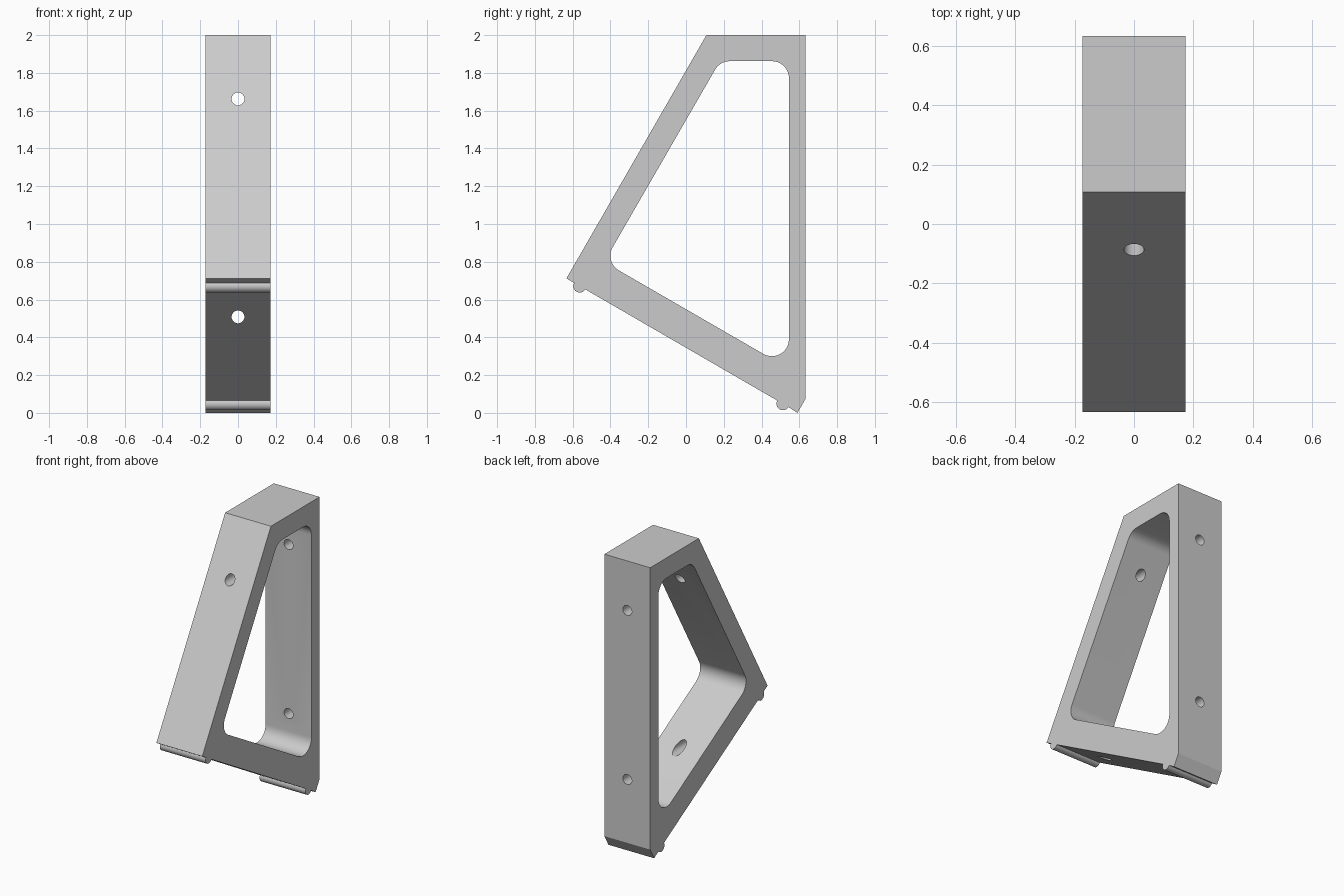
import bpy, bmesh, math
from mathutils import Vector

if "Cube" in bpy.data.objects:
    bpy.data.objects.remove(bpy.data.objects["Cube"])

HALF_WIDTH = 0.173
grey = bpy.data.materials.new("light grey")
grey.use_nodes = True
grey.diffuse_color = (0.6, 0.6, 0.6, 1)
grey.node_tree.nodes["Principled BSDF"].inputs["Base Color"].default_value = (0.6, 0.6, 0.6, 1)


def arc(centre, radius, start, end, steps=12):
    angles = [math.radians(start + (end - start) * i / steps) for i in range(steps + 1)]
    return [centre + radius * Vector((math.cos(a), math.sin(a))) for a in angles]


def rounded(corners, radius, steps=10):
    """Fillet every corner of a convex, clockwise polygon."""
    points = []
    for i, corner in enumerate(corners):
        a = (corners[i - 1] - corner).normalized()
        b = (corners[(i + 1) % len(corners)] - corner).normalized()
        half = math.acos(a.dot(b)) / 2
        centre = corner + (a + b).normalized() * radius / math.sin(half)
        middle = math.degrees(math.atan2(*reversed(corner - centre)))
        sweep = 90 - math.degrees(half)
        points += arc(centre, radius, middle + sweep, middle - sweep, steps)
    return points


def extrude_profile(name, points, half):
    """Extrude a side profile of (y, z) points along x."""
    bm = bmesh.new()
    ends = [[bm.verts.new((x, p.x, p.y)) for p in points] for x in (-half, half)]
    for end in ends:
        bm.faces.new(end)
    for i in range(len(points)):
        bm.faces.new((ends[0][i - 1], ends[0][i], ends[1][i], ends[1][i - 1]))
    bmesh.ops.recalc_face_normals(bm, faces=bm.faces)
    mesh = bpy.data.meshes.new(name)
    bm.to_mesh(mesh)
    bm.free()
    mesh.materials.append(grey)
    obj = bpy.data.objects.new(name, mesh)
    bpy.context.collection.objects.link(obj)
    return obj


def cut(target, cutter):
    cutter.hide_render = True
    bpy.context.view_layer.objects.active = target
    mod = target.modifiers.new("cut", "BOOLEAN")
    mod.operation, mod.solver, mod.object = "DIFFERENCE", "EXACT", cutter
    bpy.context.view_layer.update()
    bpy.ops.object.modifier_apply(modifier=mod.name)
    bpy.data.objects.remove(cutter)


# Outer outline, with two round ribs along the sloping underside
outline = [Vector(p) for p in ((0.108, 2), (0.633, 2), (0.633, 0.075), (0.59, 0))]
outline += arc(Vector((0.513, 0.048)), 0.034, -30, -210)
outline += arc(Vector((-0.563, 0.671)), 0.034, -30, -210)
outline.append(Vector((-0.633, 0.712)))
bracket = extrude_profile("bracket_frame", outline, HALF_WIDTH)

# Window with rounded corners
window = [Vector(p) for p in ((0.18, 1.862), (0.545, 1.862), (0.545, 0.234), (-0.433, 0.799))]
cut(bracket, extrude_profile("window_cutter", rounded(window, 0.09), HALF_WIDTH + 0.1))

# Horizontal screw holes from front to back
for height in (0.508, 1.662):
    bpy.ops.mesh.primitive_cylinder_add(vertices=32, radius=0.034, depth=3,
                                        location=(0, 0, height), rotation=(math.pi / 2, 0, 0))
    hole = bpy.context.object
    hole.name = "hole_cutter"
    hole.data.materials.append(grey)
    cut(bracket, hole)

bpy.ops.object.select_all(action="DESELECT")
bracket.select_set(True)
bpy.context.view_layer.objects.active = bracket
bpy.ops.object.shade_smooth_by_angle(angle=math.radians(25))
